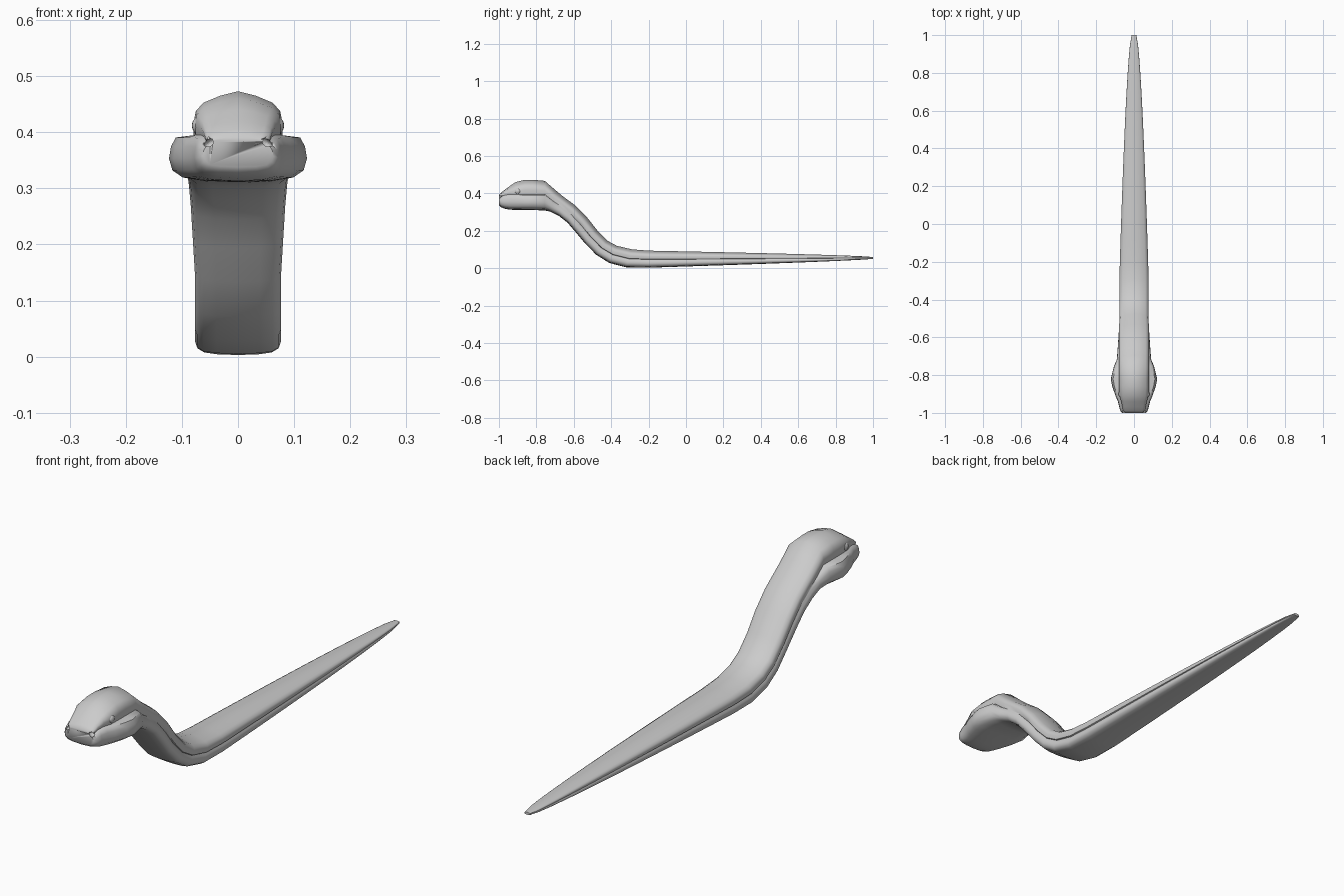
import bpy, bmesh, math

if "Cube" in bpy.data.objects:
    bpy.data.objects.remove(bpy.data.objects["Cube"])

# half cross-section as (width, height) fractions: jaw / belly, then cranium / back
LOWER = [(0.5, 0.03), (0.8, 0.1), (0.95, 0.25), (1, 0.5), (0.97, 0.76), (0.9, 0.95)]
UPPER = [(0.97, 0), (1, 0.3), (0.95, 0.55), (0.78, 0.74), (0.4, 0.9)]

# raised neck: belly y, z and back y, z
NECK = [(-.32, .005, -.29, .101), (-.41, .028, -.37, .12), (-.48, .072, -.42, .147),
        (-.54, .133, -.475, .203), (-.59, .193, -.53, .273), (-.635, .245, -.595, .338),
        (-.68, .28, -.655, .382), (-.725, .302, -.695, .415)]

# head: y, chin z, crown z, jaw half-width
HEAD = [(-.755, .309, .467, .107), (-.82, .311, .473, .123), (-.86, .311, .473, .115),
        (-.91, .312, .461, .098), (-.94, .313, .441, .085), (-.968, .318, .42, .078),
        (-.988, .326, .405, .073), (-1, .338, .392, .063)]


def ring(yb, zb, yt, zt, jaw, crown, ledge):
    half = [(x * jaw, t * ledge) for x, t in LOWER]
    half += [(x * crown, ledge + t * (1 - ledge)) for x, t in UPPER]
    loop = [(0, 0)] + half + [(0, 1)] + [(-x, t) for x, t in reversed(half)]
    return [(x, yb + (yt - yb) * t, zb + (zt - zb) * t) for x, t in loop]


sections = []
# tail tapers smoothly to its tip
for i in range(13):
    k = (i / 12) ** 1.3
    y, w = 1 - 1.2 * k, .012 + .063 * k ** .6
    sections.append(ring(y, .05 - .047 * k ** .8, y, .06 + .034 * k ** .7, w, w, .5))
# neck widens slightly towards the jaw
for yb, zb, yt, zt in NECK:
    w = .077 + max(0, -.54 - yb) * .075
    sections.append(ring(yb, zb, yt, zt, w, min(w, .079), .5))
# wide jaw under a narrower cranium
for y, zb, zt, w in HEAD:
    ledge = min(.72, (.395 - zb) / (zt - zb))
    sections.append(ring(y, zb, y, zt, w, min(.079, .79 * w), ledge))

# body, neck and head as one loft
bm = bmesh.new()
rings = [[bm.verts.new(p) for p in s] for s in sections]
n = len(rings[0])
for a, b in zip(rings, rings[1:]):
    for i in range(n):
        j = (i + 1) % n
        bm.faces.new((a[i], a[j], b[j], b[i]))
bm.faces.new(rings[0])
bm.faces.new(rings[-1])
bmesh.ops.recalc_face_normals(bm, faces=bm.faces)
mesh = bpy.data.meshes.new("snake_body")
bm.to_mesh(mesh)
bm.free()
body = bpy.data.objects.new("snake_body", mesh)
bpy.context.collection.objects.link(body)


def ellipsoid(name, loc, scale, rot=(0, 0, 0)):
    bpy.ops.mesh.primitive_uv_sphere_add(segments=20, ring_count=12, radius=1,
                                         location=loc, rotation=rot)
    ob = bpy.context.object
    ob.name = name
    ob.scale = scale
    bpy.ops.object.shade_smooth()
    return ob


for side, label in ((-1, "right"), (1, "left")):
    # eyeball resting on the jaw ledge
    ellipsoid("eye_" + label, (side * .069, -.9, .412), (.013, .017, .016))
    # nostril hollow
    cutter = ellipsoid("nostril_cutter_" + label, (side * .05, -.99, .38),
                       (.014, .012, .008), (0, side * math.radians(40), 0))
    cutter.hide_render = True
    cutter.display_type = 'WIRE'
    mod = body.modifiers.new("nostril_" + label, 'BOOLEAN')
    mod.operation = 'DIFFERENCE'
    mod.solver = 'EXACT'
    mod.object = cutter

bpy.ops.object.select_all(action='DESELECT')
body.select_set(True)
bpy.context.view_layer.objects.active = body
bpy.ops.object.shade_smooth_by_angle(angle=math.radians(50))
